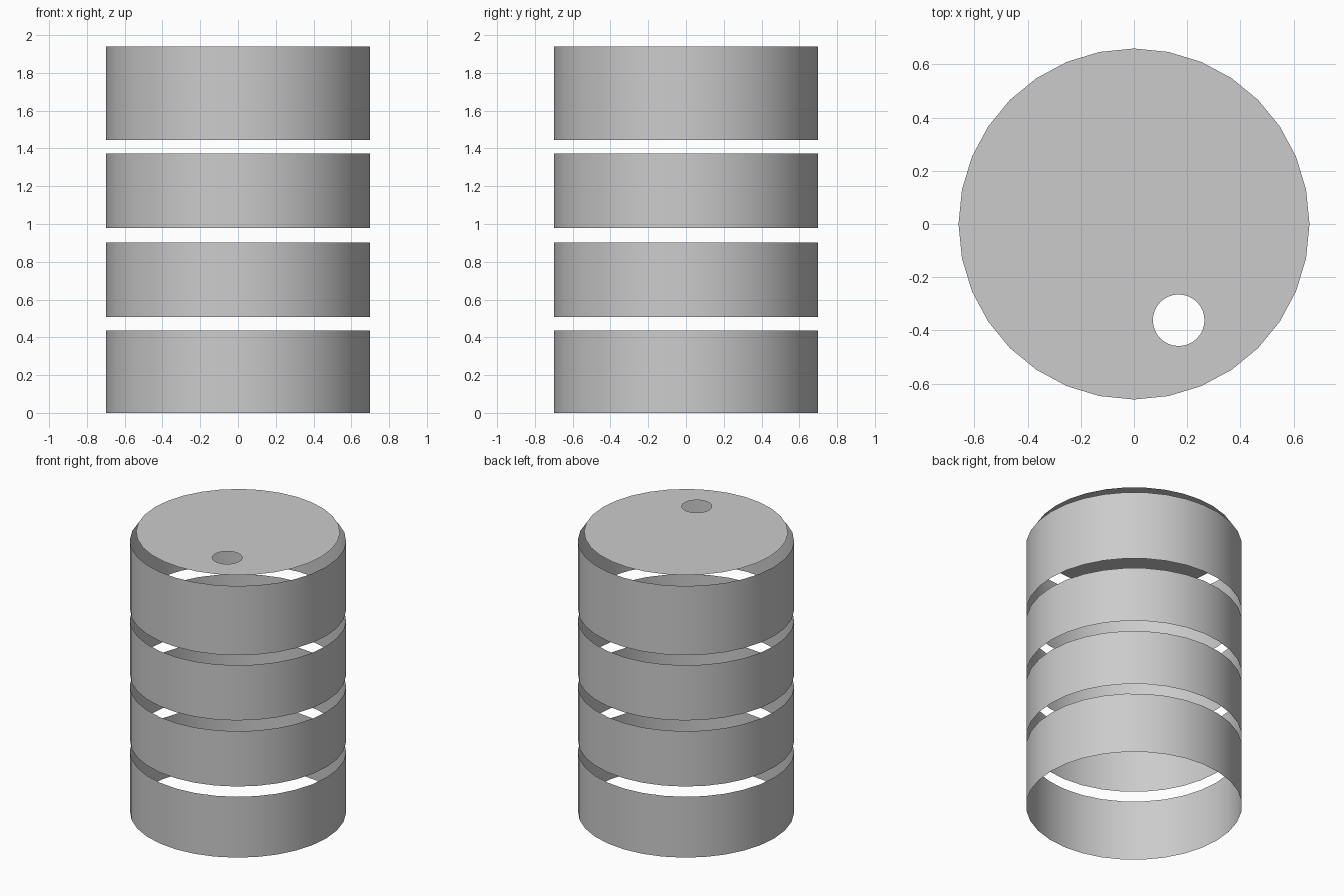
import bpy, bmesh
from mathutils import Matrix, Vector
from math import cos, sin, tau

if "Cube" in bpy.data.objects:
    bpy.data.objects.remove(bpy.data.objects["Cube"])

SIDES = 32
RADIUS = 0.70


def ring(bm, radius, z, cx=0.0, cy=0.0):
    """Closed loop of edges lying flat at height z."""
    vs = [bm.verts.new((cx + radius * cos(tau * i / SIDES),
                        cy + radius * sin(tau * i / SIDES), z)) for i in range(SIDES)]
    return [bm.edges.new((vs[i], vs[(i + 1) % SIDES])) for i in range(SIDES)]


def finish(name, bm):
    mesh = bpy.data.meshes.new(name)
    bm.to_mesh(mesh)
    bm.free()
    obj = bpy.data.objects.new(name, mesh)
    bpy.context.collection.objects.link(obj)
    bpy.ops.object.select_all(action='DESELECT')
    obj.select_set(True)
    bpy.context.view_layer.objects.active = obj
    bpy.ops.object.shade_smooth_by_angle()
    return obj


def wall_band(name, z0, z1):
    """Thin open cylinder section of the drum wall."""
    bm = bmesh.new()
    bmesh.ops.create_cone(bm, cap_ends=False, segments=SIDES,
                          radius1=RADIUS, radius2=RADIUS, depth=z1 - z0,
                          matrix=Matrix.Translation((0, 0, (z0 + z1) / 2)))
    # put a vertex exactly on the x axis
    v = min(bm.verts, key=lambda p: abs(p.co.y) - p.co.x)
    bmesh.ops.rotate(bm, verts=bm.verts, cent=(0, 0, 0),
                     matrix=Matrix.Rotation(-Vector((1, 0)).angle_signed(v.co.xy) * -1, 3, 'Z'))
    return finish(name, bm)


# Drum wall: four bands with open gaps between them
wall_band("bottom_band", 0.0, 0.435)
wall_band("lower_middle_band", 0.508, 0.903)
wall_band("upper_middle_band", 0.98, 1.374)
wall_band("top_band", 1.446, 1.94)

# Lid: flat disc floating above the wall, with a round filler hole
bm = bmesh.new()
edges = ring(bm, 0.66, 2.0) + ring(bm, 0.097, 2.0, 0.168, -0.362)
bmesh.ops.triangle_fill(bm, use_beauty=True, edges=edges, normal=(0, 0, 1))
for f in bm.faces:
    f.normal_update()
    if f.normal.z < 0:
        f.normal_flip()
finish("lid", bm)
